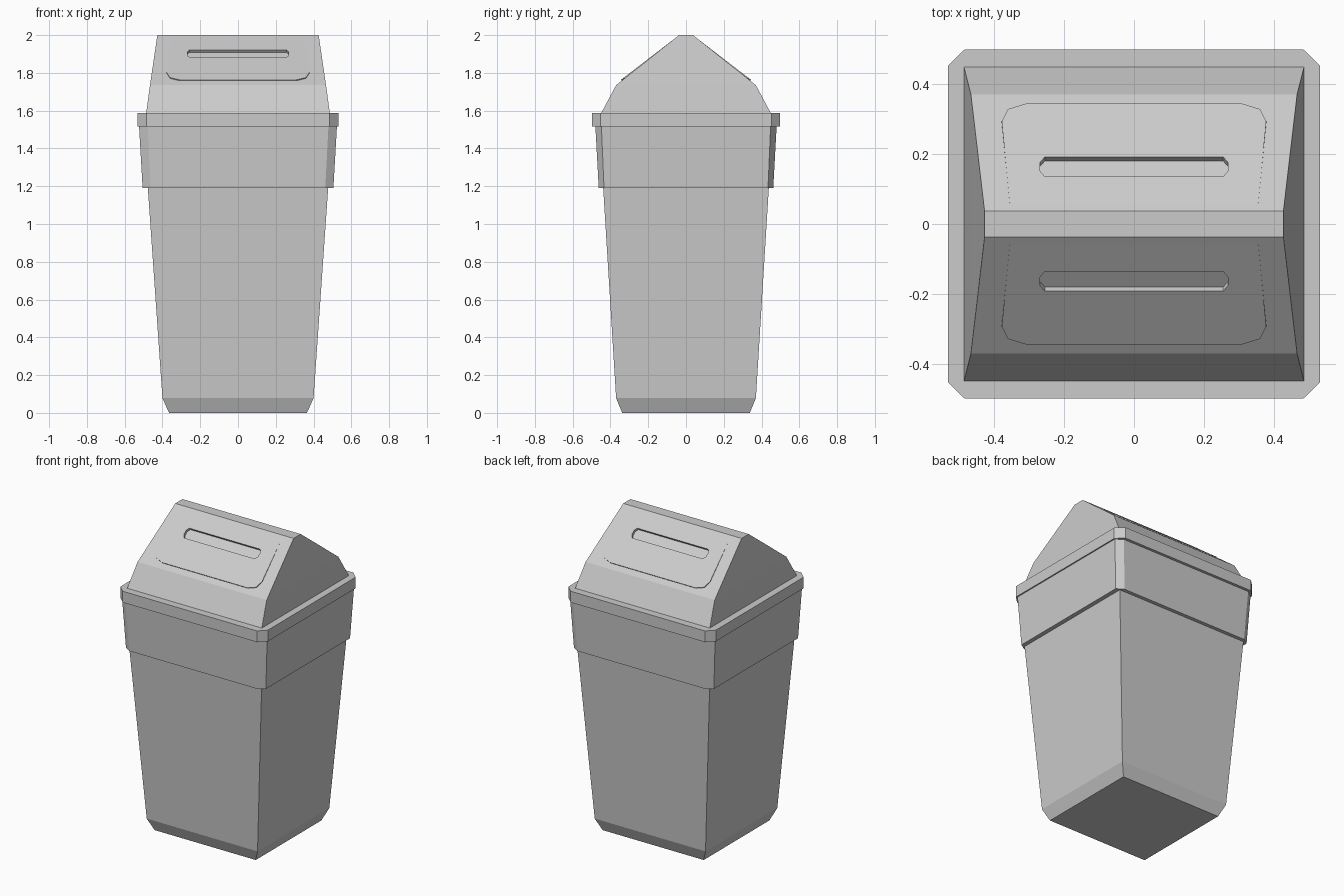
import bpy, bmesh
from mathutils import Vector

if "Cube" in bpy.data.objects:
    bpy.data.objects.remove(bpy.data.objects["Cube"])

# Lid profile points shared by the lid, flaps and slots
EAVE_Y, EAVE_Z, RIDGE_Y, RIDGE_Z = 0.37, 1.735, 0.037, 2.0


def loft(name, rings):
    """Closed solid through a list of equal-length point rings."""
    bm = bmesh.new()
    vs = [[bm.verts.new(p) for p in r] for r in rings]
    n = len(vs[0])
    for a, b in zip(vs, vs[1:]):
        for i in range(n):
            j = (i + 1) % n
            bm.faces.new((a[i], a[j], b[j], b[i]))
    bm.faces.new(vs[0][::-1])
    bm.faces.new(vs[-1])
    bmesh.ops.recalc_face_normals(bm, faces=bm.faces)
    mesh = bpy.data.meshes.new(name)
    bm.to_mesh(mesh)
    bm.free()
    ob = bpy.data.objects.new(name, mesh)
    bpy.context.collection.objects.link(ob)
    return ob


def rect(x, y, z):
    return [(-x, -y, z), (x, -y, z), (x, y, z), (-x, y, z)]


def chamfered(x, y, z, cx, cy):
    q = [(x - cx, y), (x, y - cy)]
    half = q + [(a, -b) for a, b in q[::-1]]
    return [(a, b, z) for a, b in half + [(-a, -b) for a, b in half]]


def on_slope(points, side, offset):
    """Plan points laid on the lid slope, moved along its normal."""
    k = (RIDGE_Z - EAVE_Z) / (EAVE_Y - RIDGE_Y)
    normal = Vector((0, side * k, 1)).normalized()
    return [Vector((x, side * y, RIDGE_Z - k * (y - RIDGE_Y))) + normal * offset(y)
            for x, y in points]


def symmetric(half):
    return half + [(-x, y) for x, y in half[::-1]]


def cut(ob, cutter):
    m = ob.modifiers.new("slot", 'BOOLEAN')
    m.operation = 'DIFFERENCE'
    m.solver = 'EXACT'
    m.object = cutter


# Tapered bin with a bevelled foot
loft("bin_body", [rect(0.365, 0.338, 0), rect(0.40, 0.37, 0.078), rect(0.478, 0.439, 1.2)])

# Collar and rim with chamfered corners
loft("collar", [chamfered(0.505, 0.462, 1.19, 0.043, 0.028),
                chamfered(0.524, 0.48, 1.52, 0.045, 0.032)])
loft("rim", [chamfered(0.532, 0.498, 1.515, 0.047, 0.046),
             chamfered(0.532, 0.498, 1.588, 0.047, 0.046)])

# Roof-shaped lid
lid = loft("lid", [rect(0.487, 0.453, 1.58), rect(0.466, EAVE_Y, EAVE_Z),
                   rect(0.427, RIDGE_Y, RIDGE_Z)])

# Swing flap and hand slot on each slope
flap_shape = symmetric([(0.31, 0.34), (0.36, 0.325), (0.378, 0.29), (0.355, 0.06)])
slot_shape = symmetric([(0.255, 0.19), (0.268, 0.175), (0.268, 0.15), (0.256, 0.136)])
for label, side in (("front", -1), ("back", 1)):
    flap = loft(label + "_flap", [
        on_slope(flap_shape, side, lambda y: -0.01),
        on_slope(flap_shape, side, lambda y: 0.006 * (y - 0.06) / 0.28)])
    cutter = loft(label + "_slot_cutter", [
        on_slope(slot_shape, side, lambda y: -0.016),
        on_slope(slot_shape, side, lambda y: 0.03)])
    cutter.hide_render = True
    cutter.display_type = 'WIRE'
    cut(lid, cutter)
    cut(flap, cutter)
